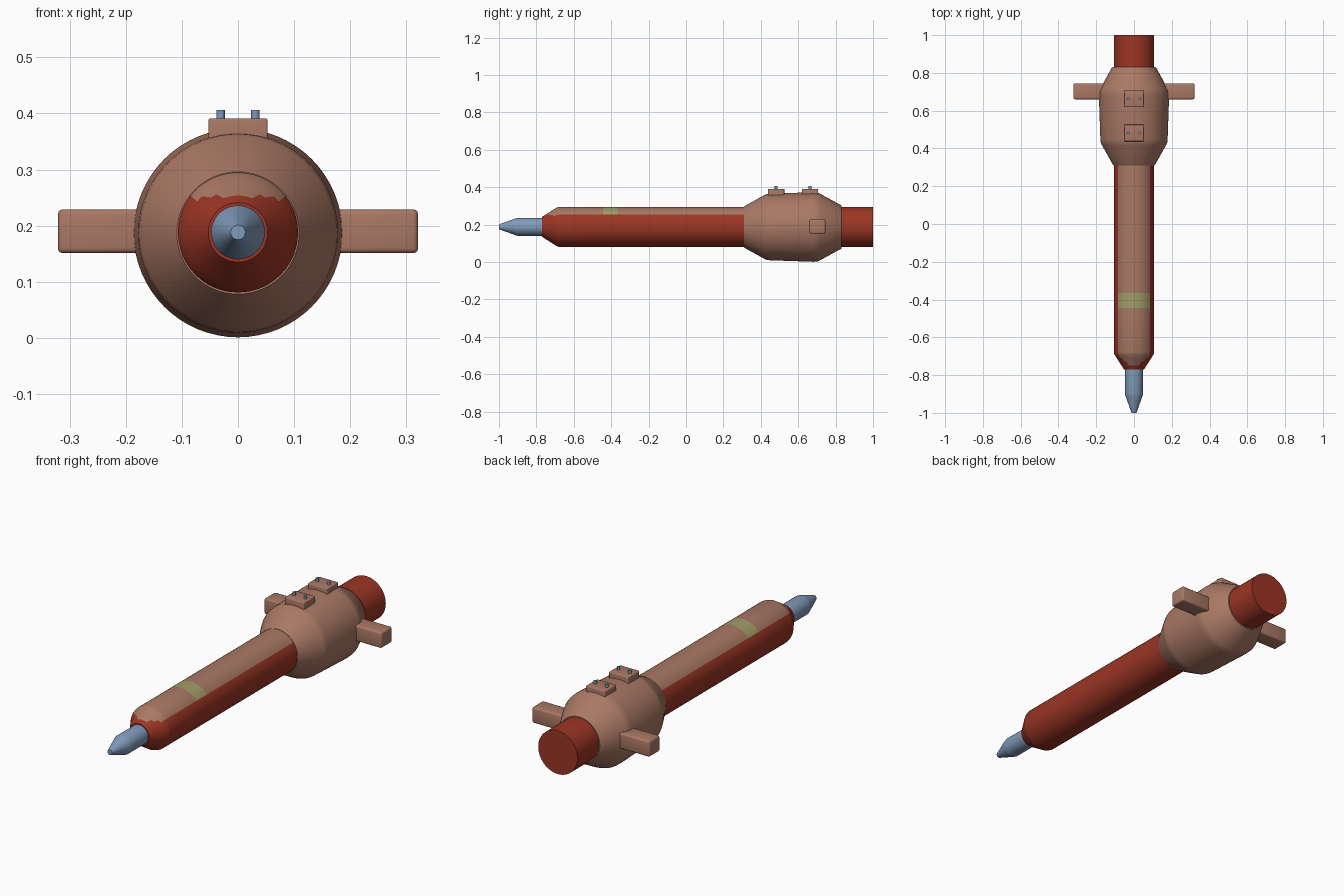
import bpy, bmesh, math
from mathutils import Matrix

if "Cube" in bpy.data.objects:
    bpy.data.objects.remove(bpy.data.objects["Cube"])

AXIS_Z = 0.188


def material(name, rgb):
    m = bpy.data.materials.new(name)
    m.diffuse_color = (*rgb, 1)
    m.use_nodes = True
    m.node_tree.nodes["Principled BSDF"].inputs["Base Color"].default_value = m.diffuse_color
    return m


TAN = material("clay tan", (0.40, 0.19, 0.13))
RED = material("brick red", (0.33, 0.036, 0.018))
BLUE = material("steel blue", (0.22, 0.33, 0.50))
GREEN = material("olive green", (0.36, 0.34, 0.14))


def finish(name, bm, mats, rule=None, angle=30):
    bmesh.ops.recalc_face_normals(bm, faces=bm.faces)
    for f in bm.faces:
        f.smooth = True
        if rule:
            f.material_index = rule(f.calc_center_median())
    me = bpy.data.meshes.new(name)
    bm.to_mesh(me)
    bm.free()
    for m in mats:
        me.materials.append(m)
    ob = bpy.data.objects.new(name, me)
    bpy.context.collection.objects.link(ob)
    bpy.ops.object.select_all(action='DESELECT')
    bpy.context.view_layer.objects.active = ob
    ob.select_set(True)
    bpy.ops.object.shade_smooth_by_angle(angle=math.radians(angle))
    return ob


def lathe(name, profile, mats, rule=None, seg=48, z0=AXIS_Z, jagged=None):
    """Revolve (y, radius) points around the long axis, with capped ends."""
    bm = bmesh.new()
    rings = []
    for y, r in profile:
        rings.append([bm.verts.new((r * math.cos(a), y, z0 + r * math.sin(a)))
                      for a in (2 * math.pi * i / seg for i in range(seg))])
    for a, b in zip(rings, rings[1:]):
        for i in range(seg):
            j = (i + 1) % seg
            bm.faces.new((a[i], a[j], b[j], b[i]))
    bm.faces.new(rings[0])
    bm.faces.new(rings[-1])
    if jagged is not None:
        bmesh.ops.triangulate(bm, faces=[
            f for f in bm.faces
            if len(f.verts) == 4 and f.calc_center_median().y < jagged])
    return finish(name, bm, mats, rule)


def block(name, x, y, z, bevel):
    """Rounded box between (min, max) pairs."""
    bm = bmesh.new()
    size = [b - a for a, b in (x, y, z)]
    mid = [(a + b) / 2 for a, b in (x, y, z)]
    bmesh.ops.create_cube(bm, size=1, matrix=Matrix.Translation(mid)
                          @ Matrix.Diagonal((*size, 1)))
    bmesh.ops.bevel(bm, geom=bm.edges[:], offset=bevel, segments=3,
                    profile=0.5, affect='EDGES')
    return finish(name, bm, [TAN])


# Barrel: red underneath, tan upper shell with a green band near the front
def barrel_colour(c):
    if c.y > 0.32 or c.z < 0.251 or c.y < -0.766:
        return 0
    return 2 if -0.445 < c.y < -0.365 else 1


taper = [(-0.77 + 0.08 * t / 4, 0.053 + 0.051 * t / 4) for t in range(5)]
lathe("barrel", taper + [(-0.68, 0.107), (-0.445, 0.107), (-0.365, 0.107),
                         (0.32, 0.107), (1.0, 0.107)],
      [RED, TAN, GREEN], barrel_colour, jagged=-0.681)

# Pointed tip
lathe("tip", [(-1.0, 0.013), (-0.908, 0.046), (-0.9, 0.048), (-0.76, 0.048)],
      [BLUE])

# Swollen housing around the rear
lathe("housing", [(0.31, 0.109), (0.316, 0.113), (0.42, 0.171), (0.432, 0.176),
                  (0.448, 0.178), (0.68, 0.186), (0.70, 0.185),
                  (0.715, 0.179), (0.825, 0.119), (0.832, 0.112)],
      [TAN], seg=64, z0=0.187)

# Side handles
for side, s in (("left", -1), ("right", 1)):
    block(side + "_handle", sorted((s * 0.15, s * 0.321)),
          (0.66, 0.745), (0.151, 0.229), 0.009)

# Top mounting pads, each with two pins
for label, y in (("front", 0.482), ("rear", 0.663)):
    block(label + "_pad", (-0.053, 0.053), (y - 0.044, y + 0.044),
          (0.335, 0.391), 0.004)
    for side, x in (("left", -0.031), ("right", 0.031)):
        bm = bmesh.new()
        bmesh.ops.create_cone(bm, cap_ends=True, segments=16, radius1=0.0075,
                              radius2=0.0075, depth=0.03,
                              matrix=Matrix.Translation((x, y, 0.391)))
        finish(f"{label}_{side}_pin", bm, [BLUE])
